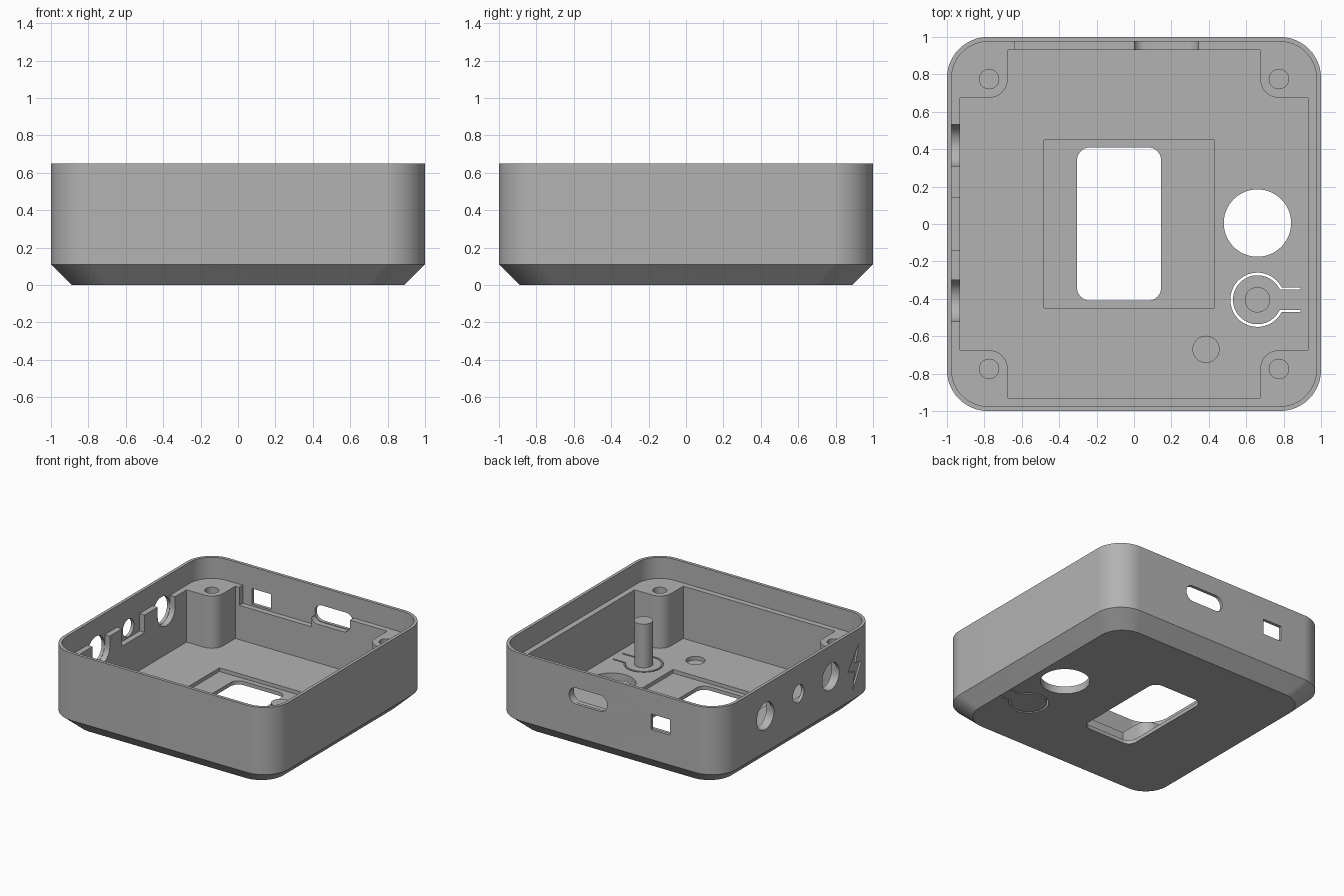
import bpy, bmesh, math

if "Cube" in bpy.data.objects:
    bpy.data.objects.remove(bpy.data.objects["Cube"])

grey = bpy.data.materials.new("matte grey")
grey.diffuse_color = (0.45, 0.45, 0.45, 1)
grey.use_nodes = True
grey.node_tree.nodes["Principled BSDF"].inputs["Base Color"].default_value = grey.diffuse_color


def arc(cx, cy, r, a0, a1, n=20):
    """Points along an arc, angles in degrees."""
    return [(cx + r * math.cos(math.radians(a0 + (a1 - a0) * i / n)),
             cy + r * math.sin(math.radians(a0 + (a1 - a0) * i / n))) for i in range(n + 1)]


def circle(cx, cy, r, n=48):
    return arc(cx, cy, r, 0, 360, n)[:-1]


def rect(x0, x1, y0, y1):
    return [(x0, y0), (x1, y0), (x1, y1), (x0, y1)]


def rounded(x0, x1, y0, y1, r, n=20):
    return (arc(x1 - r, y1 - r, r, 0, 90, n) + arc(x0 + r, y1 - r, r, 90, 180, n)
            + arc(x0 + r, y0 + r, r, 180, 270, n) + arc(x1 - r, y0 + r, r, 270, 360, n))


def place(p, w, axis):
    return {'X': (w, *p), 'Y': (p[0], w, p[1]), 'Z': (*p, w)}[axis]


def loft(name, rings, axis='Z'):
    """Solid through equal-sized outlines; rings = [(points, level), ...]."""
    bm = bmesh.new()
    loops = [[bm.verts.new(place(p, w, axis)) for p in pts] for pts, w in rings]
    n = len(loops[0])
    bm.faces.new(loops[0])
    bm.faces.new(loops[-1])
    for a, b in zip(loops, loops[1:]):
        for i in range(n):
            bm.faces.new((a[i], a[(i + 1) % n], b[(i + 1) % n], b[i]))
    bmesh.ops.recalc_face_normals(bm, faces=bm.faces)
    me = bpy.data.meshes.new(name)
    bm.to_mesh(me)
    bm.free()
    me.materials.append(grey)
    ob = bpy.data.objects.new(name, me)
    bpy.context.collection.objects.link(ob)
    return ob


def cut(target, pts, w0, w1, axis='Z'):
    """Subtract a prism from the target and remove the cutter."""
    cutter = loft("cutter", [(pts, w0), (pts, w1)], axis)
    mod = target.modifiers.new("cut", 'BOOLEAN')
    mod.operation, mod.solver, mod.object = 'DIFFERENCE', 'EXACT', cutter
    bpy.context.view_layer.objects.active = target
    bpy.ops.object.modifier_apply(modifier=mod.name)
    bpy.data.objects.remove(cutter)


FLOOR, LEDGE, TOP = 0.06, 0.48, 0.65

# Outer shell with the tapered bottom edge
outline = rounded(-1, 1, -1, 1, 0.22)
case = loft("case", [([(x * 0.89, y * 0.89) for x, y in outline], 0), (outline, 0.11), (outline, TOP)])

# Thin lip above the ledge, then the cavity leaving four corner posts
cut(case, rounded(-0.975, 0.975, -0.975, 0.975, 0.195), LEDGE, 0.8)
cavity = []
for k in range(4):
    c, s = [(1, 0), (0, 1), (-1, 0), (0, -1)][k]
    corner = [(0.93, 0.675)] + arc(0.775, 0.775, 0.1, 270, 180, 12) + [(0.675, 0.93)]
    cavity += [(x * c - y * s, x * s + y * c) for x, y in corner]
cut(case, cavity, FLOOR, LEDGE + 0.03)

# Screw holes in the posts
for sx in (-1, 1):
    for sy in (-1, 1):
        cut(case, circle(sx * 0.775, sy * 0.775, 0.052, 32), 0.15, 0.6)

# Screen recess and window, round opening, blind magnet pocket
cut(case, rect(-0.48, 0.43, -0.45, 0.45), 0.03, 0.2)
cut(case, rounded(-0.305, 0.145, -0.41, 0.41, 0.07, 10), -0.1, 0.2)
cut(case, circle(0.66, 0.005, 0.18, 64), -0.1, 0.2)
cut(case, circle(0.385, -0.67, 0.07), 0.03, 0.2)

# Flexible button: a keyhole-shaped slit through the floor
bx, by = 0.66, -0.405
a_out = math.degrees(math.asin(0.066 / 0.145))
a_in = math.degrees(math.asin(0.054 / 0.131))
slit = ([(0.89, by + 0.066)] + arc(bx, by, 0.145, a_out, 360 - a_out, 48) + [(0.89, by - 0.066)]
        + [(0.89, by - 0.054)] + arc(bx, by, 0.131, 360 - a_in, a_in, 48) + [(0.89, by + 0.054)])
cut(case, slit, -0.1, 0.2)

# Left wall: round ports with U-shaped reliefs inside, and a square relief
for y, z, r in ((0.42, 0.40, 0.108), (0.0, 0.42, 0.07), (-0.41, 0.40, 0.108)):
    cut(case, circle(y, z, r), -1.1, -0.9, 'X')
    if r > 0.1:
        u = arc(y, z, r + 0.003, 180, 360, 24) + [(y + r + 0.003, 0.52), (y - r - 0.003, 0.52)]
        cut(case, u, -0.975, -0.9, 'X')
cut(case, rect(-0.143, 0.143, 0.34, 0.52), -0.975, -0.9, 'X')

# Engraved charging mark on the left wall
bolt = [(-0.766, 0.53), (-0.625, 0.345), (-0.715, 0.325), (-0.69, 0.175), (-0.80, 0.375), (-0.725, 0.39)]
cut(case, bolt, -1.1, -0.985, 'X')

# Back wall: cable slot, switch opening and their inner reliefs
cut(case, rounded(0.0, 0.34, 0.375, 0.505, 0.064, 12), 0.9, 1.1, 'Y')
cut(case, rect(-0.56, -0.39, 0.35, 0.475), 0.9, 1.1, 'Y')
cut(case, rect(-0.64, 0.0, 0.335, 0.52), 0.9, 0.975, 'Y')
relief = (arc(0.06, 0.435, 0.065, 180, 270, 12) + arc(0.28, 0.435, 0.065, 270, 360, 12)
          + [(0.345, 0.52), (-0.005, 0.52)])
cut(case, relief, 0.9, 0.975, 'Y')

# Button post standing on the flexible tab
post = loft("button_post", [(circle(bx, by, 0.068), 0.03), (circle(bx, by, 0.068), 0.41)])

for ob in (case, post):
    bpy.ops.object.select_all(action='DESELECT')
    ob.select_set(True)
    bpy.context.view_layer.objects.active = ob
    bpy.ops.object.shade_smooth_by_angle(angle=math.radians(25))
